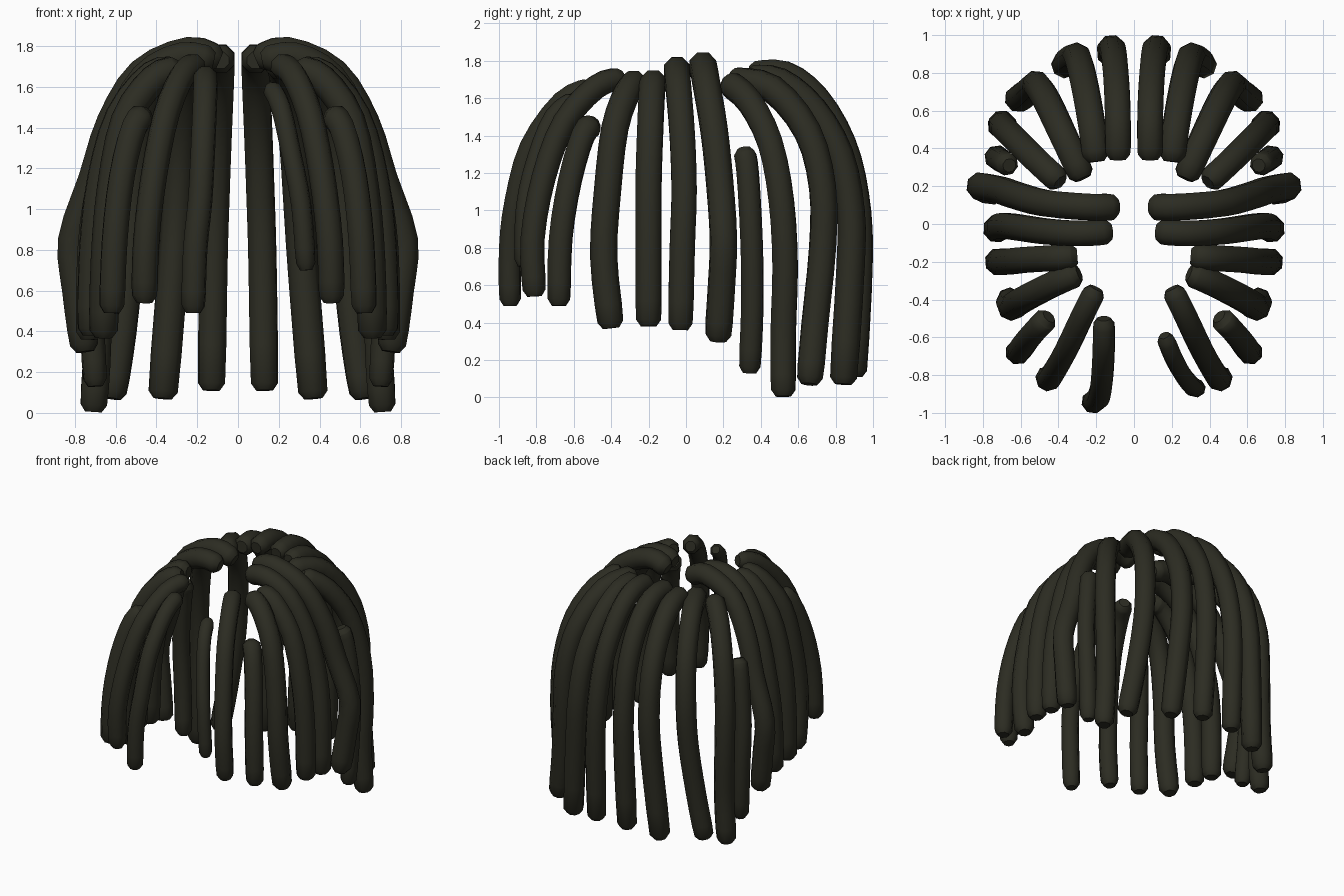
import bpy, bmesh, math
from mathutils import Vector

if "Cube" in bpy.data.objects:
    bpy.data.objects.remove(bpy.data.objects["Cube"])

hair = bpy.data.materials.new("dark olive hair")
hair.diffuse_color = (0.025, 0.025, 0.016, 1)
hair.use_nodes = True
hair.node_tree.nodes["Principled BSDF"].inputs["Base Color"].default_value = hair.diffuse_color


def sample(points, steps=3):
    """Smooth path through the control points."""
    p = [Vector(q) for q in points]
    p = [2 * p[0] - p[1]] + p + [2 * p[-1] - p[-2]]
    out = []
    for i in range(1, len(p) - 2):
        a, b, c, d = p[i - 1:i + 3]
        for s in range(steps):
            t = s / steps
            out.append(0.5 * (2 * b + (c - a) * t + (2 * a - 5 * b + 4 * c - d) * t * t
                              + (3 * b - a - 3 * c + d) * t ** 3))
    return out + [p[-2]]


def strand(name, points, radius=0.076, sides=8, mirror=False):
    """Tube with chamfered ends that follows a path."""
    if mirror:
        points = [(-x, y, z) for x, y, z in points]
    path = sample(points)
    d0, d1 = (path[1] - path[0]).normalized(), (path[-1] - path[-2]).normalized()
    centres = [path[0], path[0] + d0 * 0.03] + path[1:-1] + [path[-1] - d1 * 0.035, path[-1]]
    radii = [radius * 0.6, radius * 0.95] + [radius] * (len(centres) - 4) + [radius * 0.95, radius * 0.6]
    # the sideways axis is tangent to the head, so the tube never twists
    out = Vector((points[-1][0] - points[0][0], points[-1][1] - points[0][1], 0)).normalized()
    side0 = Vector((-out.y, out.x, 0))
    bm = bmesh.new()
    rings = []
    for i, c in enumerate(centres):
        t = (centres[min(i + 1, len(centres) - 1)] - centres[max(i - 1, 0)]).normalized()
        side = (side0 - t * side0.dot(t)).normalized()
        up = t.cross(side)
        rings.append([bm.verts.new(c + radii[i] * (side * math.cos(a) + up * math.sin(a)))
                      for a in (2 * math.pi * (k + 0.5) / sides for k in range(sides))])
    for r, q in zip(rings, rings[1:]):
        for k in range(sides):
            n = (k + 1) % sides
            bm.faces.new((r[k], r[n], q[n], q[k]))
    bm.faces.new(rings[0][::-1])
    bm.faces.new(rings[-1])
    bmesh.ops.recalc_face_normals(bm, faces=bm.faces)
    for f in bm.faces:
        f.smooth = len(f.verts) == 4
    for e in bm.edges:
        e.smooth = e.calc_face_angle(0) < math.radians(50)
    me = bpy.data.meshes.new(name)
    bm.to_mesh(me)
    bm.free()
    me.materials.append(hair)
    bpy.context.collection.objects.link(bpy.data.objects.new(name, me))


def pair(name, points, radius=0.076):
    strand(name + "_right", points, radius)
    strand(name + "_left", points, radius, mirror=True)


# Back strands
pair("back_inner_strand", [(.085, .34, 1.73), (.085, .53, 1.73), (.09, .70, 1.6), (.10, .84, 1.36),
                           (.11, .91, 1.08), (.12, .93, .75), (.13, .90, .11)], .073)
pair("back_middle_strand", [(.20, .33, 1.71), (.22, .5, 1.69), (.25, .68, 1.54), (.28, .82, 1.3),
                            (.30, .88, 1.0), (.32, .88, .7), (.37, .84, .07)])
pair("back_outer_strand", [(.27, .24, 1.70), (.37, .46, 1.65), (.46, .65, 1.42), (.51, .73, 1.12),
                           (.53, .73, .8), (.57, .69, .4), (.62, .66, .07)])
pair("back_corner_strand", [(.39, .22, 1.69), (.52, .34, 1.58), (.63, .45, 1.36), (.69, .51, 1.05),
                            (.70, .53, .7), (.69, .52, .35), (.71, .52, 0.005)], .073)

# Side strands
pair("short_side_strand", [(.66, .31, 1.33), (.695, .33, 1.2), (.73, .35, .85), (.72, .355, .5),
                           (.70, .34, .13)], .062)
pair("long_top_strand", [(.09, .09, 1.73), (.24, .09, 1.775), (.47, .11, 1.67), (.62, .15, 1.43),
                         (.71, .18, 1.15), (.81, .20, .85), (.79, .19, .6), (.75, .17, .30)])
pair("crown_side_strand", [(.12, -.04, 1.73), (.28, -.05, 1.75), (.46, -.04, 1.65), (.60, -.02, 1.4),
                           (.68, -.01, 1.1), (.72, -.02, .8), (.73, -.03, .36)], .073)
pair("middle_side_strand", [(.30, -.17, 1.68), (.42, -.18, 1.66), (.58, -.19, 1.46), (.67, -.2, 1.15),
                            (.71, -.2, .8), (.72, -.2, .38)], .074)
pair("front_side_strand", [(.29, -.26, 1.69), (.41, -.31, 1.64), (.55, -.38, 1.44), (.62, -.42, 1.1),
                           (.65, -.44, .75), (.66, -.40, .37)], .073)

# Front strands
pair("short_front_strand", [(.45, -.49, 1.47), (.51, -.55, 1.4), (.57, -.62, 1.16), (.605, -.67, .85),
                            (.62, -.68, .49)], .067)
pair("front_strand", [(.20, -.34, 1.71), (.27, -.48, 1.66), (.35, -.65, 1.47), (.41, -.76, 1.18),
                      (.45, -.82, .85), (.46, -.81, .54)], .065)
strand("left_fringe", [(-.16, -.50, 1.66), (-.16, -.66, 1.58), (-.17, -.83, 1.34), (-.185, -.91, 1.05),
                       (-.21, -.94, .8), (-.22, -.94, .49)], .062)
strand("right_fringe", [(.16, -.59, 1.6), (.21, -.71, 1.5), (.26, -.80, 1.28), (.31, -.86, 1.02),
                        (.335, -.87, .7)], .05)
